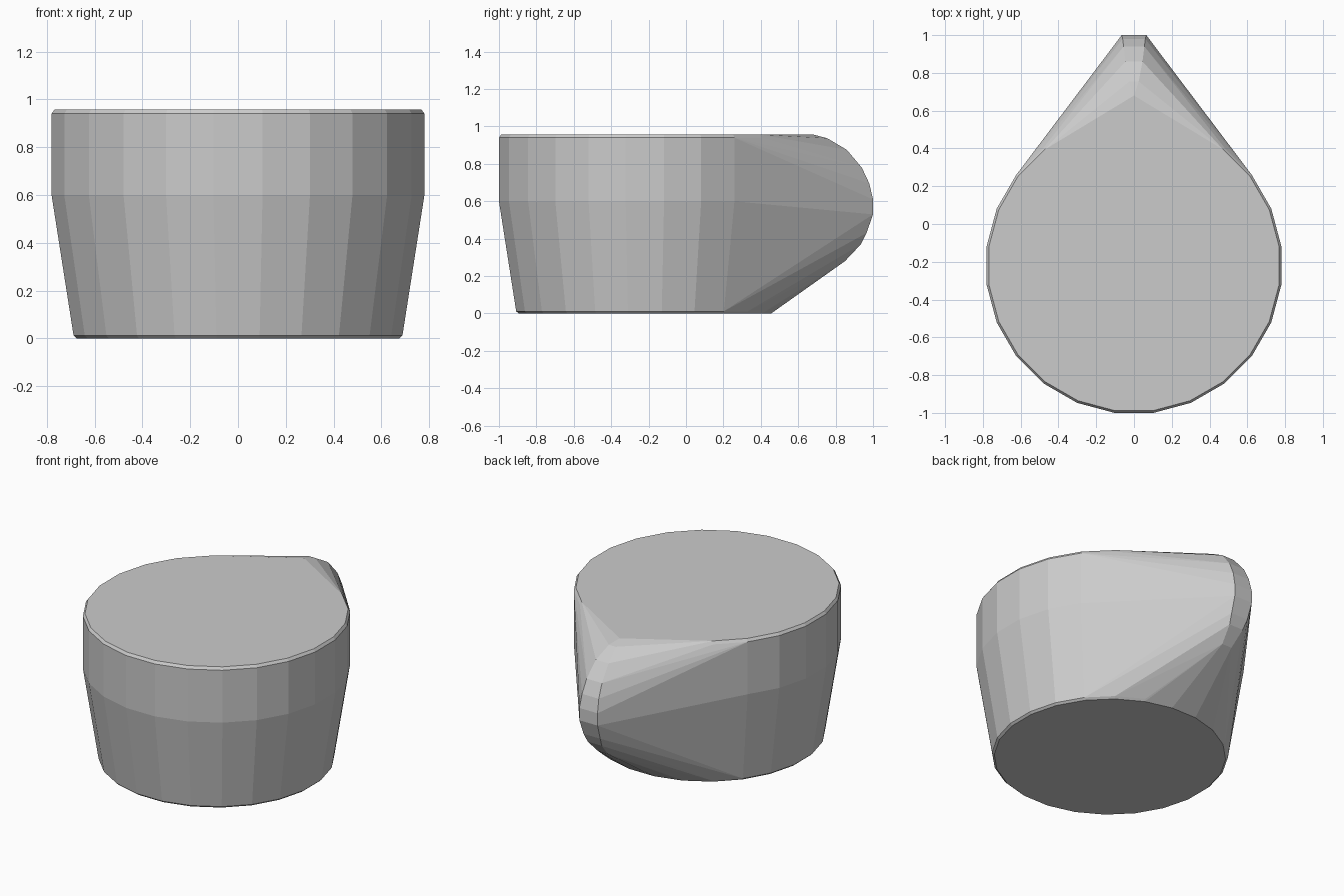
import bpy, bmesh
from math import cos, sin, pi, radians

if "Cube" in bpy.data.objects:
    bpy.data.objects.remove(bpy.data.objects["Cube"])

CENTRE_Y = -0.22
SIDES = 24
ROUND = 1 / cos(pi / SIDES)   # flats, not corners, touch the measured radius

# Tapered round body: (radius, height)
BODY = [(0.675, 0.0), (0.688, 0.012), (0.78, 0.6), (0.78, 0.94), (0.768, 0.957)]

# Pointed spout ridge: (half width, y, z)
RIDGE = [(0.0, 0.68, 0.957), (0.025, 0.755, 0.937), (0.045, 0.86, 0.875),
         (0.055, 0.94, 0.78), (0.06, 0.98, 0.695), (0.065, 1.0, 0.61),
         (0.065, 1.0, 0.53), (0.06, 0.965, 0.43), (0.05, 0.935, 0.37),
         (0.035, 0.85, 0.28)]

bm = bmesh.new()
for r, z in BODY:
    for i in range(SIDES):
        a = 2 * pi * (i + 0.5) / SIDES
        bm.verts.new((r * ROUND * cos(a), CENTRE_Y + r * ROUND * sin(a), z))
for w, y, z in RIDGE:
    for s in ((-1, 1) if w else (1,)):
        bm.verts.new((s * w, y, z))

# Stretch one faceted skin round the body and the ridge
bmesh.ops.convex_hull(bm, input=bm.verts[:])
bmesh.ops.delete(bm, geom=[v for v in bm.verts if not v.link_faces], context='VERTS')
bmesh.ops.dissolve_limit(bm, angle_limit=radians(0.5), verts=bm.verts[:], edges=bm.edges[:])
bmesh.ops.recalc_face_normals(bm, faces=bm.faces[:])

mesh = bpy.data.meshes.new("teardrop_body")
bm.to_mesh(mesh)
bm.free()
bpy.context.collection.objects.link(bpy.data.objects.new("teardrop_body", mesh))
